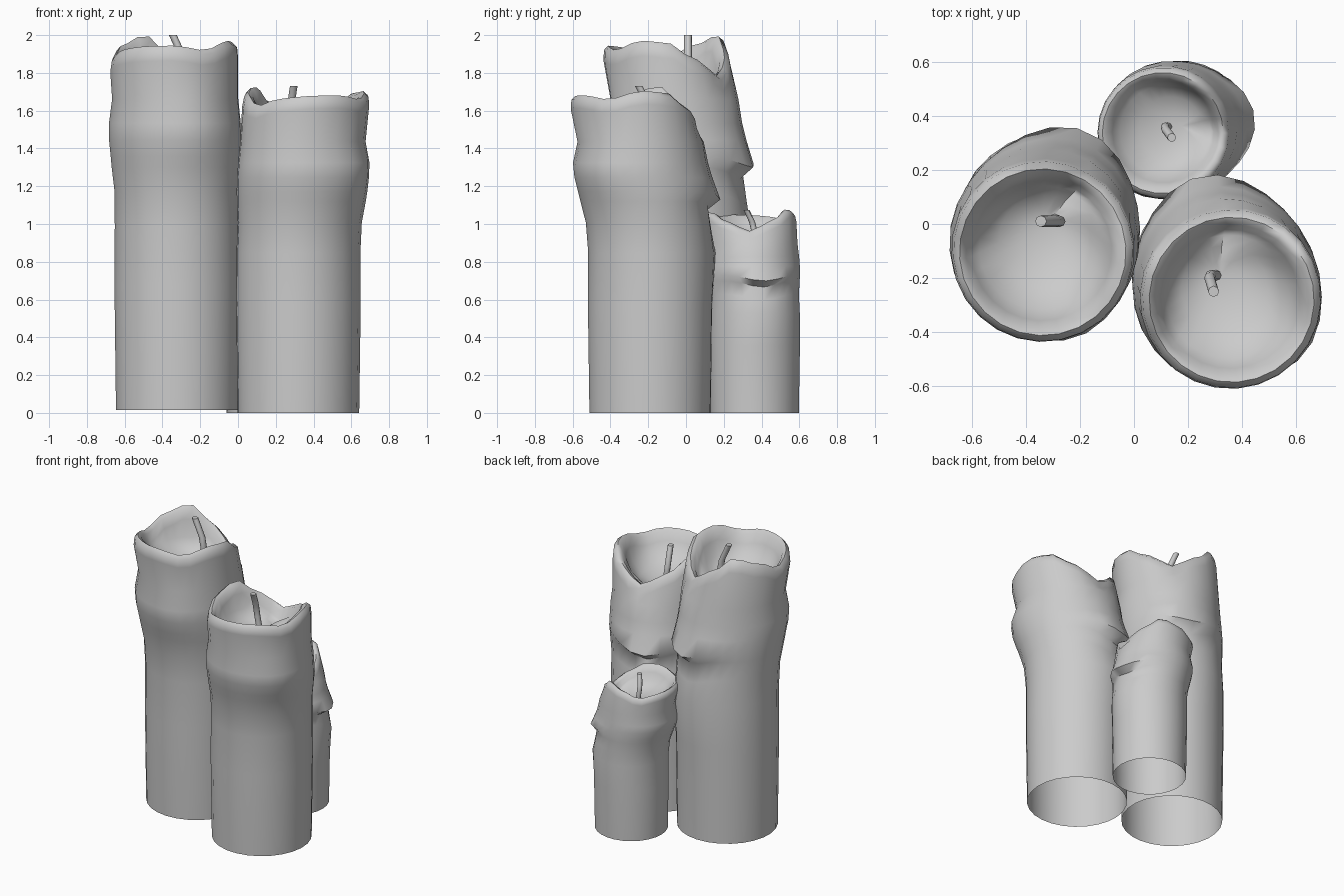
import bpy, bmesh
from math import sin, cos, radians, exp
from mathutils import Vector, Matrix

if "Cube" in bpy.data.objects:
    bpy.data.objects.remove(bpy.data.objects["Cube"])

SIDES = 26

# Rim height around the candle (degrees from the spill notch, height fraction)
RIM = [(-180, .97), (-150, .972), (-120, .96), (-85, .985), (-60, .98), (-30, .935),
       (0, .892), (30, .94), (60, 1.0), (90, .975), (120, .94), (150, .962), (180, .97)]

# Rings from the foot up, over the lip and into the melted hollow:
# (measure, height or drop below rim, x shift, y shift, radius, spill bulge, corner bulge)
RINGS = [('z', 0, 0, 0, 1.0, 0, 0), ('z', .33, 0, 0, 1.025, 0, 0), ('z', .49, 0, 0, 1.02, .06, 0),
         ('z', .57, -.04, -.02, 1.02, .03, 0), ('z', .635, -.09, -.04, 1.06, -.02, .01),
         ('z', .665, -.12, -.05, 1.07, .22, .03), ('z', .72, -.17, -.06, 1.08, .12, .05),
         ('z', .765, -.20, -.07, 1.075, .08, .06), ('z', .83, -.17, -.06, 1.03, .02, .02),
         ('rim', .04, -.27, -.10, 1.045, 0, 0), ('rim', .012, -.28, -.11, 1.025, 0, 0),
         ('rim', 0, -.29, -.11, .95, 0, 0), ('rim', .01, -.29, -.10, .87, 0, 0),
         ('rim', .04, -.28, -.09, .80, 0, 0), ('bowl', .895, -.25, -.07, .71, 0, 0),
         ('bowl', .86, -.16, -.04, .50, 0, 0), ('bowl', .845, -.06, -.02, .22, 0, 0)]


def rim_height(a):
    for (a0, h0), (a1, h1) in zip(RIM, RIM[1:]):
        if a0 <= a <= a1:
            t = (a - a0) / (a1 - a0)
            t = t * t * (3 - 2 * t)
            return h0 + (h1 - h0) * t
    return RIM[-1][1]


def bell(a, mid, width):
    return exp(-((a - mid) / width) ** 2)


def finish(name, bm, angle):
    bmesh.ops.recalc_face_normals(bm, faces=bm.faces)
    me = bpy.data.meshes.new(name)
    bm.to_mesh(me)
    bm.free()
    ob = bpy.data.objects.new(name, me)
    bpy.context.collection.objects.link(ob)
    bpy.ops.object.select_all(action='DESELECT')
    ob.select_set(True)
    bpy.context.view_layer.objects.active = ob
    bpy.ops.object.shade_smooth_by_angle(angle=radians(angle))
    return ob


def bridge(bm, a, b):
    n = len(a)
    for i in range(n):
        bm.faces.new((a[i], a[(i + 1) % n], b[(i + 1) % n], b[i]))


def candle(name, x, y, z, radius, height, turn):
    bm = bmesh.new()
    loops = []
    for kind, h, ox, oy, r, spill, corner in RINGS:
        loop = []
        for i in range(SIDES):
            a = -180 + 360 * i / SIDES
            top = rim_height(a)
            w = bell(a, 10, 38)
            # the spilled wax hangs in a shallow V under the notch
            sag = .03 * (bell(a, 12, 25) - .4) if .5 < h < .7 else 0
            zz = {'z': h - sag, 'rim': top - h, 'bowl': min(h, top - .05)}[kind]
            rr = r + spill * w + corner * bell(a, -130, 25)
            loop.append(bm.verts.new((ox + rr * cos(radians(a)), oy + rr * sin(radians(a)), zz)))
        if loops:
            bridge(bm, loops[-1], loop)
        loops.append(loop)
    centre = bm.verts.new((0, 0, .84))
    for i in range(SIDES):
        bm.faces.new((loops[-1][i], loops[-1][(i + 1) % SIDES], centre))
    bm.transform(Matrix.Translation((x, y, z)) @ Matrix.Rotation(radians(turn), 4, 'Z')
                 @ Matrix.Diagonal((radius, radius, height, 1)))
    return finish(name, bm, 60)


def wick(name, points, r):
    bm = bmesh.new()
    prev = None
    for p in points:
        loop = [bm.verts.new(Vector(p) + Vector((r * cos(radians(k * 45)), r * sin(radians(k * 45)), 0)))
                for k in range(8)]
        if prev:
            bridge(bm, prev, loop)
        else:
            bm.faces.new(loop)
        prev = loop
    bm.faces.new(prev)
    return finish(name, bm, 50)


# Three candles: one melted shape, turned and stretched
candle("tall_candle", -.322, -.005, .015, .325, 1.985, 60)
candle("medium_candle", .32, -.19, 0, .322, 1.73, 94)
candle("short_candle", .175, .363, 0, .236, 1.08, 0)

# Bent wicks
wick("tall_wick", [(-.30, .02, 1.64), (-.275, .01, 1.80), (-.29, .01, 1.88), (-.345, .01, 2.0)], .021)
wick("medium_wick", [(.31, -.19, 1.42), (.285, -.19, 1.55), (.28, -.2, 1.63), (.295, -.25, 1.73)], .02)
wick("short_wick", [(.13, .36, .88), (.115, .36, .97), (.117, .35, 1.01), (.14, .32, 1.075)], .016)
